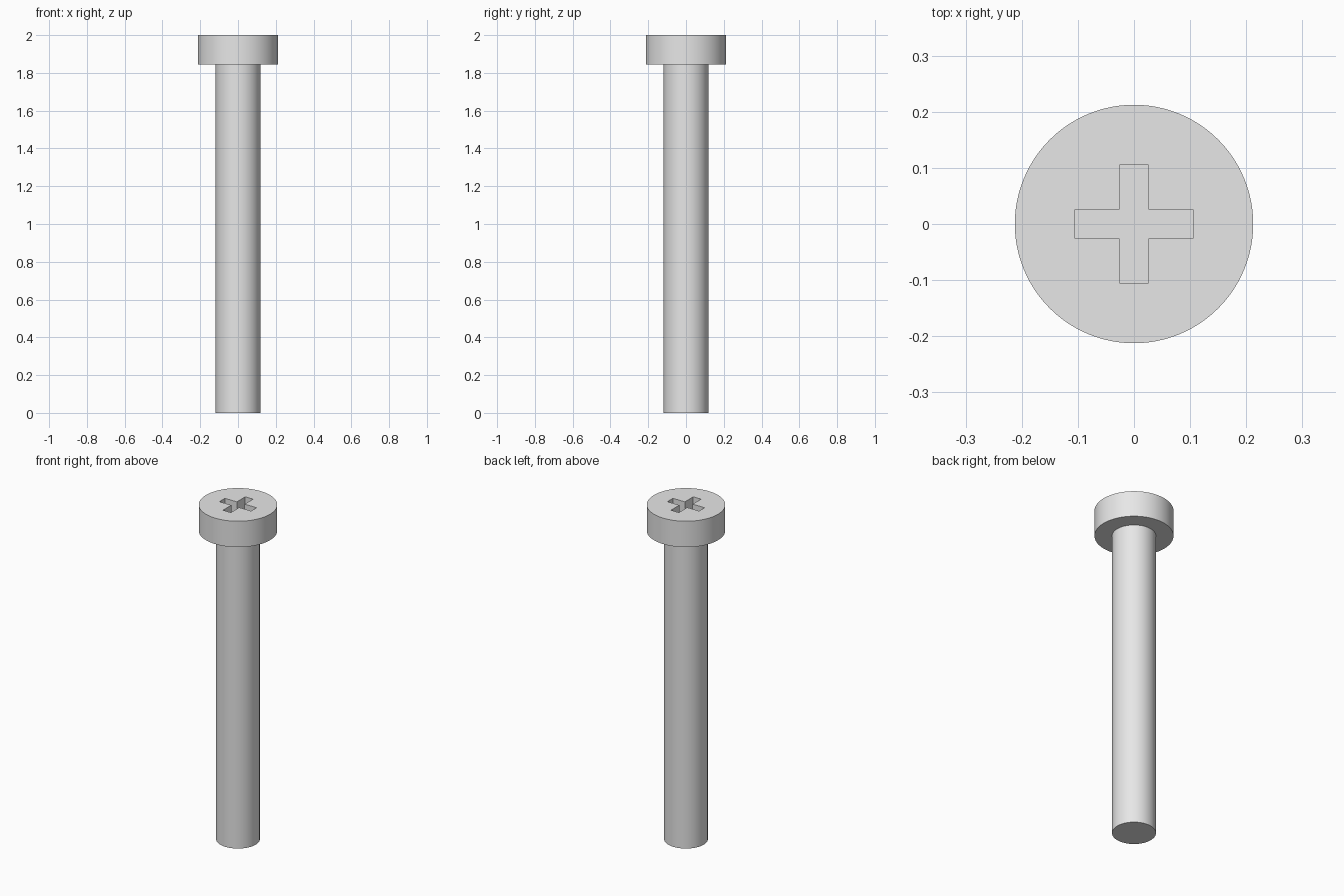
import bpy
import bmesh
import math

if "Cube" in bpy.data.objects:
    bpy.data.objects.remove(bpy.data.objects["Cube"], do_unlink=True)

steel = bpy.data.materials.new("grey steel")
steel.use_nodes = True
STEEL_COLOUR = (0.8, 0.8, 0.8, 1)
steel.diffuse_color = STEEL_COLOUR
steel.node_tree.nodes["Principled BSDF"].inputs["Base Color"].default_value = STEEL_COLOUR

SHAFT_R, HEAD_R = 0.118, 0.2125
HEAD_BASE, TOP = 1.845, 2.0
SLOT_W, SLOT_L, SLOT_DEPTH = 0.026, 0.105, 0.08
SEGMENTS = 96


def new_object(name, bm):
    bmesh.ops.recalc_face_normals(bm, faces=bm.faces[:])
    mesh = bpy.data.meshes.new(name)
    bm.to_mesh(mesh)
    bm.free()
    mesh.materials.append(steel)
    obj = bpy.data.objects.new(name, mesh)
    bpy.context.collection.objects.link(obj)
    return obj


def extrude_outline(name, outline, z0, z1):
    bm = bmesh.new()
    face = bm.faces.new([bm.verts.new((x, y, z0)) for x, y in outline])
    result = bmesh.ops.extrude_face_region(bm, geom=[face], use_keep_orig=True)
    verts = [v for v in result["geom"] if isinstance(v, bmesh.types.BMVert)]
    bmesh.ops.translate(bm, verts=verts, vec=(0, 0, z1 - z0))
    return new_object(name, bm)


# Screw body: one stepped profile spun around the axis
bm = bmesh.new()
profile = [(0, 0), (SHAFT_R, 0), (SHAFT_R, HEAD_BASE),
           (HEAD_R, HEAD_BASE), (HEAD_R, TOP), (0, TOP)]
points = [bm.verts.new((r, 0, z)) for r, z in profile]
edges = [bm.edges.new(pair) for pair in zip(points, points[1:])]
bmesh.ops.spin(bm, geom=points + edges, cent=(0, 0, 0), axis=(0, 0, 1),
               angle=math.tau, steps=SEGMENTS, use_merge=True)
bmesh.ops.remove_doubles(bm, verts=bm.verts[:], dist=1e-5)
screw = new_object("screw_body", bm)

# Cross recess: one quarter of the outline turned four times
quarter = [(SLOT_L, -SLOT_W), (SLOT_L, SLOT_W), (SLOT_W, SLOT_W)]
cross = []
for _ in range(4):
    cross += quarter
    quarter = [(-y, x) for x, y in quarter]
cutter = extrude_outline("cross_recess_cutter", cross, TOP - SLOT_DEPTH, TOP + 0.1)
cutter.hide_render = True

cut = screw.modifiers.new("cross_recess", 'BOOLEAN')
cut.operation = 'DIFFERENCE'
cut.solver = 'EXACT'
cut.object = cutter

# Apply the cut, drop the cutter, and smooth the round walls
bpy.ops.object.select_all(action='DESELECT')
screw.select_set(True)
bpy.context.view_layer.objects.active = screw
bpy.ops.object.modifier_apply(modifier=cut.name)
bpy.data.objects.remove(cutter, do_unlink=True)
bpy.ops.object.shade_smooth_by_angle(angle=math.radians(30))
